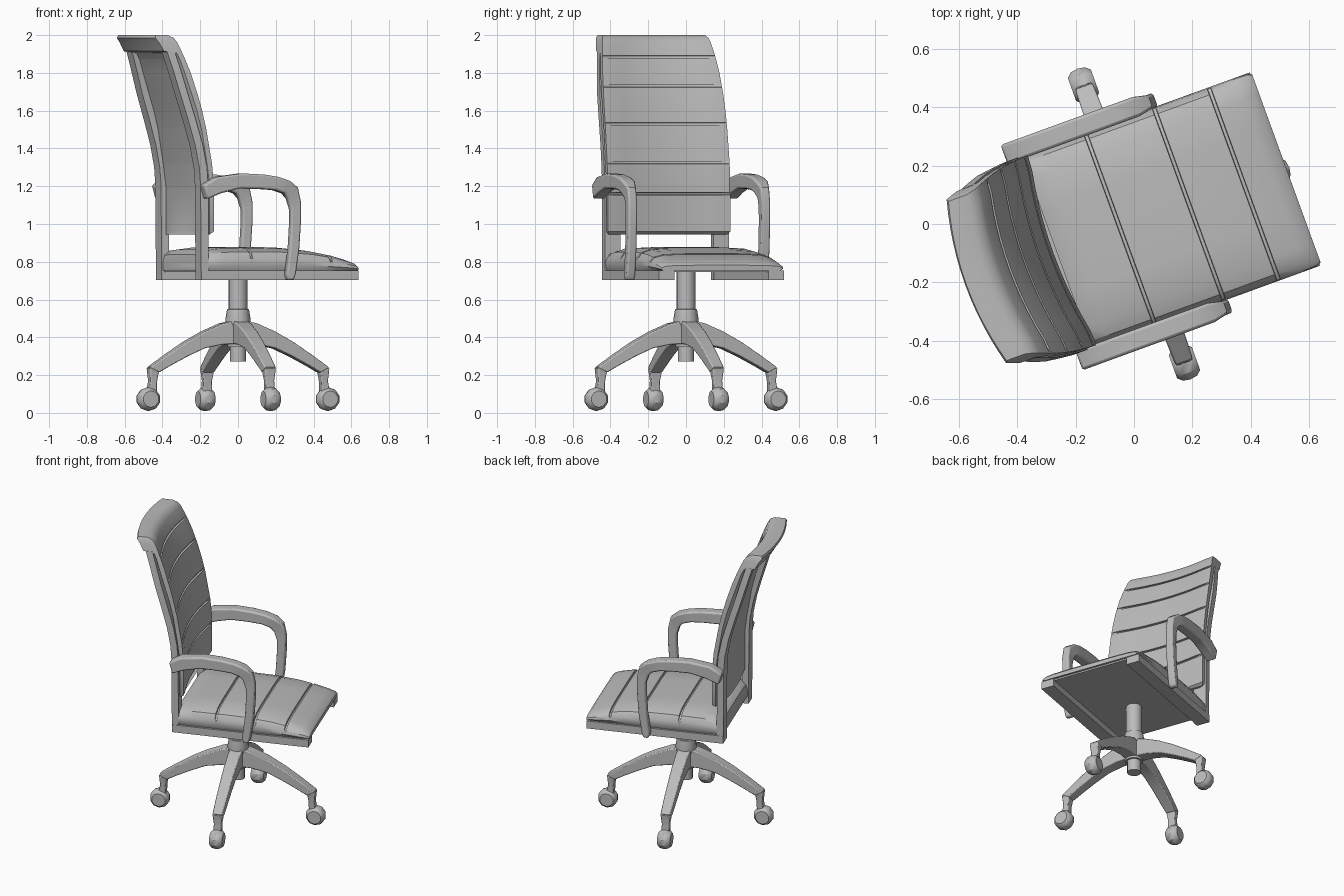
import bpy, bmesh, math
from mathutils import Matrix

cube = bpy.data.objects.get("Cube")
if cube:
    bpy.data.objects.remove(cube)

TURN = math.radians(20)  # whole chair is swivelled on its column

grey = bpy.data.materials.new("plain_grey")
grey.use_nodes = True
GREY = (0.5, 0.5, 0.5, 1)
grey.diffuse_color = GREY
grey.node_tree.nodes["Principled BSDF"].inputs["Base Color"].default_value = GREY


def finish(name, bm, angle=TURN, bevel=0, smooth=35):
    bmesh.ops.recalc_face_normals(bm, faces=bm.faces)
    bm.transform(Matrix.Rotation(angle, 4, 'Z'))
    mesh = bpy.data.meshes.new(name)
    bm.to_mesh(mesh)
    bm.free()
    mesh.materials.append(grey)
    obj = bpy.data.objects.new(name, mesh)
    bpy.context.collection.objects.link(obj)
    if bevel:
        mod = obj.modifiers.new("bevel", 'BEVEL')
        mod.width, mod.segments, mod.limit_method = bevel, 2, 'ANGLE'
        mod.angle_limit = math.radians(50)
    bpy.ops.object.select_all(action='DESELECT')
    obj.select_set(True)
    bpy.context.view_layer.objects.active = obj
    bpy.ops.object.shade_smooth_by_angle(angle=math.radians(smooth))


def loft(name, rings, **options):
    """Skin closed rings of equal point count and cap both ends."""
    bm = bmesh.new()
    rows = [[bm.verts.new(p) for p in ring] for ring in rings]
    n = len(rows[0])
    for a, b in zip(rows, rows[1:]):
        for i in range(n):
            bm.faces.new((a[i], a[(i + 1) % n], b[(i + 1) % n], b[i]))
    bm.faces.new(rows[0])
    bm.faces.new(rows[-1])
    finish(name, bm, **options)


def strip(name, stations, **options):
    """Rectangular bar: each station is outer (x, z), inner (x, z), y range."""
    loft(name, [[(a, y0, b), (a, y1, b), (c, y1, d), (c, y0, d)]
                for a, b, c, d, y0, y1 in stations], **options)


def box(name, x0, x1, y0, y1, z0, z1):
    strip(name, [(x0, z1, x0, z0, y0, y1), (x1, z1, x1, z0, y0, y1)])


def turned(name, profile, sides=16):
    """Upright round part from (radius, height) pairs."""
    loft(name, [[(r * math.cos(t), r * math.sin(t), z)
                 for t in (2 * math.pi * i / sides for i in range(sides))]
                for r, z in profile])


def sample(keys, t):
    """Linear interpolation through key rows whose first value is the position."""
    for a, b in zip(keys, keys[1:]):
        if t <= b[0]:
            f = (t - a[0]) / (b[0] - a[0])
            return [p + (q - p) * f for p, q in zip(a, b)]
    return keys[-1]


def levels(keys, grooves):
    """Row positions with a sunken flag for each groove."""
    rows = [(k[0], 0) for k in keys]
    for g in grooves:
        rows = [r for r in rows if abs(r[0] - g) > 0.012]
        rows += [(g - 0.007, 0), (g - 0.005, 1), (g + 0.005, 1), (g + 0.007, 0)]
    return sorted(rows)


# Seat cushion: position, top height, half width
seat_keys = [(-0.328, 0.80, 0.335), (-0.318, 0.84, 0.345), (-0.285, 0.866, 0.35),
             (-0.2, 0.877, 0.352), (0.0, 0.88, 0.352), (0.15, 0.877, 0.352),
             (0.3, 0.862, 0.352), (0.42, 0.838, 0.352), (0.5, 0.814, 0.352),
             (0.54, 0.798, 0.35), (0.555, 0.782, 0.343)]
seat_section = [(0.012, 0), (0, 0.22), (0.004, 0.5), (0.025, 0.78), (0.08, 0.94), (0.2, 0.99)]
rings = []
for x, sunk in levels(seat_keys, (-0.05, 0.2, 0.4)):
    _, top, half = sample(seat_keys, x)
    side = [(half - inset, 0.755 + f * (top - 0.755) - 0.012 * sunk * (f > 0.6))
            for inset, f in seat_section]
    rings.append([(x, y, z) for y, z in side] + [(x, -y, z) for y, z in reversed(side)])
loft("seat_cushion", rings)

# Backrest cushion: height, front, rear, half width, rear bow; front bowed rearwards
back_keys = [(0.945, -0.275, -0.30, 0.335, 0.03), (0.96, -0.253, -0.305, 0.345, 0.015),
             (1.2, -0.253, -0.305, 0.345, 0.015), (1.32, -0.264, -0.32, 0.345, 0.015),
             (1.5, -0.295, -0.35, 0.343, 0.015), (1.6, -0.318, -0.375, 0.341, 0.015),
             (1.69, -0.343, -0.404, 0.337, 0.015), (1.8, -0.378, -0.44, 0.329, 0.015),
             (1.87, -0.405, -0.463, 0.32, 0.015), (1.905, -0.42, -0.48, 0.315, 0.02),
             (1.915, -0.424, -0.53, 0.313, 0.04), (1.96, -0.445, -0.555, 0.305, 0.04),
             (1.985, -0.462, -0.574, 0.298, 0.04), (2.0, -0.495, -0.57, 0.29, 0.04)]
rings = []
for z, sunk in levels(back_keys, (1.16, 1.325, 1.53, 1.73, 1.885)):
    _, front, rear, half, rear_bow = sample(back_keys, z)
    steps = [i / 6 for i in range(-6, 7)]
    ring = []
    for s in steps:
        ease = 0.008 if abs(s) == 1 else 0.012 * sunk
        ring.append((front - 0.04 * (1 - s * s) - ease, s * half, z))
    # rear edge is rebated below the head roll, leaving a slot beside each post
    rebate = 0.02 if z < 1.91 else 0
    for s in reversed(steps):
        edge = abs(s) == 1
        ring.append((rear + rebate * edge - rear_bow * (1 - s * s), s * half, z))
    rings.append(ring)
loft("backrest_cushion", rings)

# Seat frame, posts and armrests
box("seat_panel", -0.32, 0.54, -0.3, 0.3, 0.745, 0.76)
post_keys = [(0.703, -0.335, 0.35), (1.2, -0.338, 0.35), (1.3, -0.345, 0.35),
             (1.42, -0.368, 0.348), (1.55, -0.405, 0.344), (1.69, -0.448, 0.338),
             (1.82, -0.485, 0.326), (1.915, -0.514, 0.314)]
arm_keys = [(-0.339, 1.206, -0.32, 1.132), (-0.265, 1.249, -0.24, 1.163),
            (-0.125, 1.268, -0.14, 1.187), (0.0, 1.262, -0.03, 1.186),
            (0.085, 1.249, 0.06, 1.18), (0.15, 1.227, 0.115, 1.163),
            (0.196, 1.192, 0.137, 1.135), (0.214, 1.11, 0.155, 1.08),
            (0.212, 1.0, 0.156, 1.0), (0.203, 0.868, 0.148, 0.868),
            (0.183, 0.735, 0.13, 0.735), (0.17, 0.703, 0.138, 0.703)]
for label, s in (("left", 1), ("right", -1)):
    box(label + "_seat_rail", -0.335, 0.55, s * 0.265, s * 0.352, 0.703, 0.754)
    strip(label + "_back_post",
          [(x, z, x + 0.043, z, s * (y - 0.088), s * y) for z, x, y in post_keys])
    strip(label + "_armrest",
          [(*k, s * (0.375 - w), s * (0.375 + w)) for i, k in enumerate(arm_keys)
           for w in [0.035 if i < 6 else 0.025]], bevel=0.01)

# Column, collar and hub
turned("column", [(0.05, 0.5), (0.05, 0.75)])
turned("collar", [(0.066, 0.47), (0.066, 0.5), (0.058, 0.548), (0.05, 0.55)])
turned("hub", [(0.056, 0.35), (0.06, 0.48)])
turned("column_foot", [(0.043, 0.272), (0.043, 0.36)])

# Four legs with casters
leg_keys = [(0.03, 0.49, 0.03, 0.365, 0.042), (0.1, 0.472, 0.1, 0.362, 0.041),
            (0.2, 0.43, 0.2, 0.342, 0.039), (0.3, 0.376, 0.3, 0.297, 0.037),
            (0.4, 0.312, 0.4, 0.245, 0.035), (0.505, 0.24, 0.455, 0.213, 0.032)]
caster_section = [(0.044, -0.042), (0.059, -0.026), (0.064, 0), (0.059, 0.026), (0.044, 0.042)]
for n in range(4):
    turn = TURN + n * math.pi / 2
    strip(f"leg_{n + 1}", [(*k[:4], -k[4], k[4]) for k in leg_keys],
          angle=turn, bevel=0.006)
    strip(f"caster_stem_{n + 1}",
          [(0.506, 0.24, 0.455, 0.22, -0.032, 0.032), (0.5, 0.17, 0.462, 0.17, -0.024, 0.024),
           (0.51, 0.11, 0.465, 0.11, -0.026, 0.026)], angle=turn, bevel=0.006)
    loft(f"caster_{n + 1}",
         [[(0.505 + r * math.cos(t), y, 0.073 + r * math.sin(t))
           for t in (math.pi * (i + 0.5) / 5 for i in range(10))]
          for r, y in caster_section], angle=turn)
